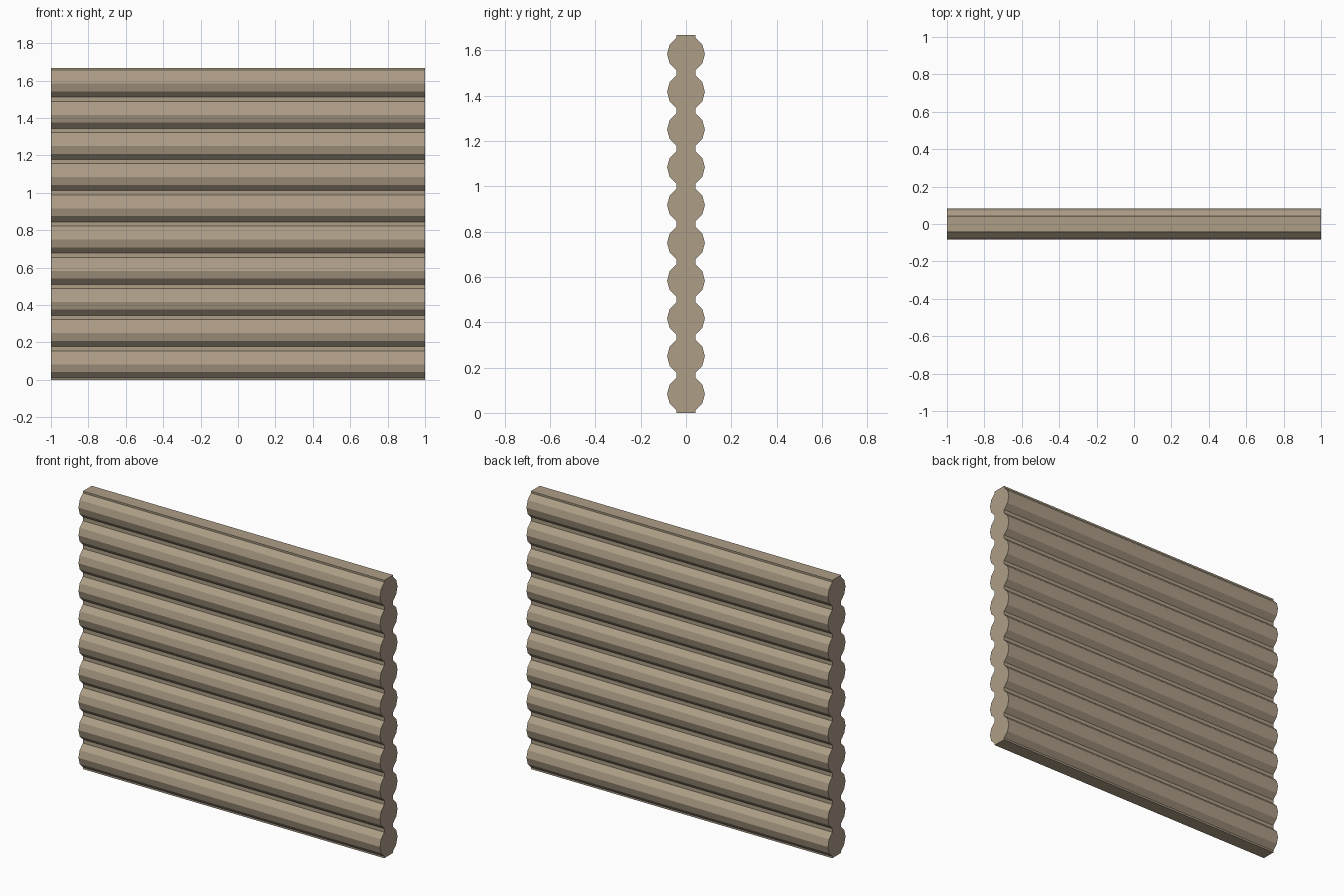
import bpy, bmesh, math

if "Cube" in bpy.data.objects:
    bpy.data.objects.remove(bpy.data.objects["Cube"])

LOGS, LENGTH = 10, 2.0
PITCH = 1.667 / LOGS
R = PITCH / 2

# One side of the wall outline: 12-sided log bulges joined by narrow necks
neck = R * math.cos(math.radians(60))
side = [(neck, 0.0)]
for i in range(LOGS):
    zc = (i + 0.5) * PITCH
    for deg in (-60, -30, 0, 30, 60):
        a = math.radians(deg)
        side.append((R * math.cos(a), zc + R * math.sin(a)))
side.append((neck, LOGS * PITCH))

# Mirror to a closed outline and extrude along x
outline = side + [(-y, z) for y, z in reversed(side)]
bm = bmesh.new()
face = bm.faces.new([bm.verts.new((-LENGTH / 2, y, z)) for y, z in outline])
ext = bmesh.ops.extrude_face_region(bm, geom=[face], use_keep_orig=True)
moved = [g for g in ext["geom"] if isinstance(g, bmesh.types.BMVert)]
bmesh.ops.translate(bm, verts=moved, vec=(LENGTH, 0, 0))
bmesh.ops.recalc_face_normals(bm, faces=bm.faces)
mesh = bpy.data.meshes.new("log_wall")
bm.to_mesh(mesh)
bm.free()

# Brown wood
mat = bpy.data.materials.new("wood")
mat.diffuse_color = (0.42, 0.34, 0.24, 1)
mat.use_nodes = True
mat.node_tree.nodes["Principled BSDF"].inputs["Base Color"].default_value = mat.diffuse_color
mesh.materials.append(mat)
wall = bpy.data.objects.new("log_wall", mesh)
bpy.context.collection.objects.link(wall)
